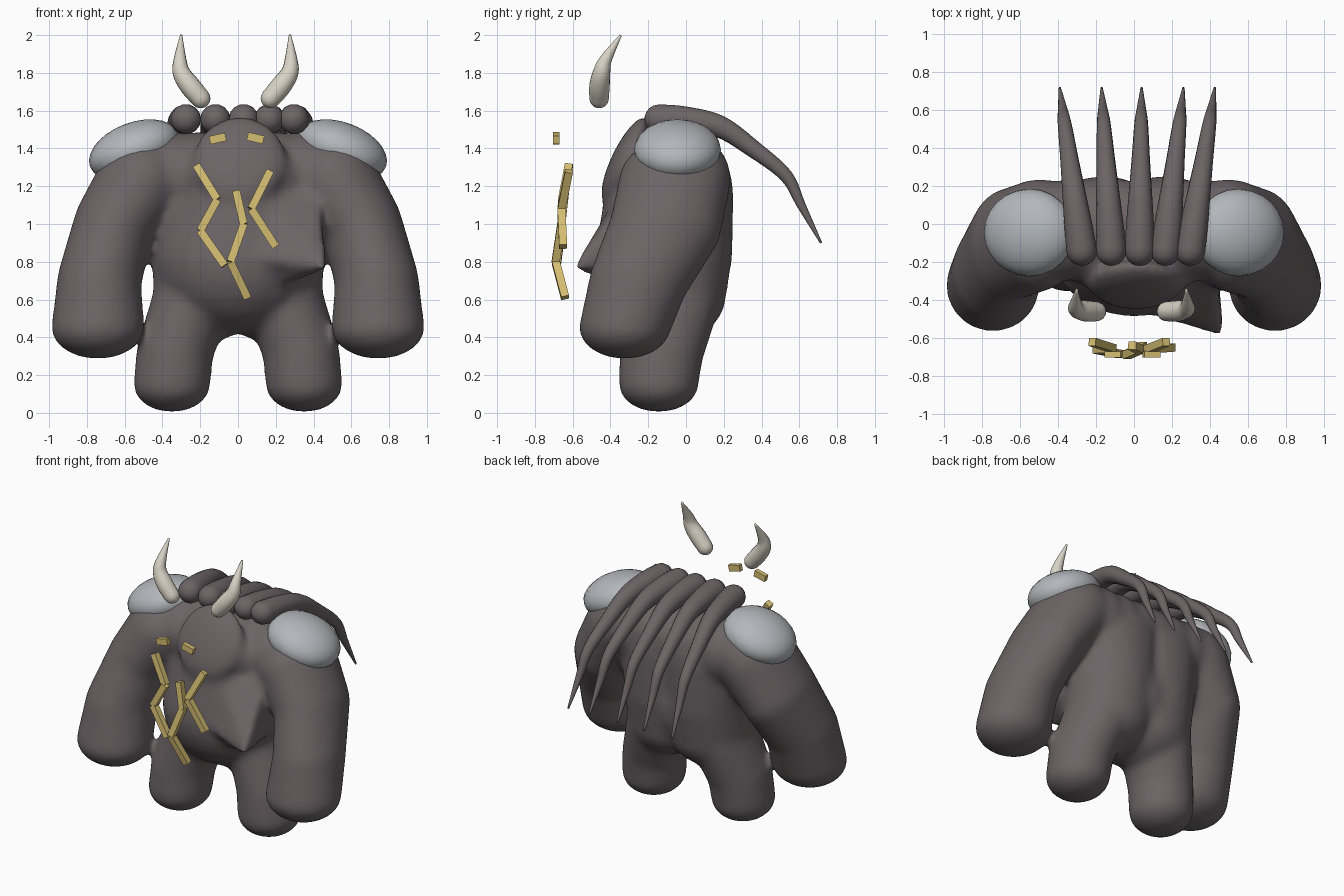
import bpy, bmesh, math
from mathutils import Vector, Matrix, Euler

cube = bpy.data.objects.get("Cube")
if cube:
    bpy.data.objects.remove(cube, do_unlink=True)


def material(name, rgb, rough=0.7):
    m = bpy.data.materials.new(name)
    m.use_nodes = True
    m.diffuse_color = (*rgb, 1)
    bsdf = next(n for n in m.node_tree.nodes if n.type == 'BSDF_PRINCIPLED')
    bsdf.inputs["Base Color"].default_value = (*rgb, 1)
    bsdf.inputs["Roughness"].default_value = rough
    return m


HIDE = material("dark_hide", (0.15, 0.128, 0.133))
STONE = material("pale_stone", (0.45, 0.47, 0.495))
BONE = material("bone", (0.69, 0.65, 0.56))
GOLD = material("gold", (0.66, 0.51, 0.17))


def finish(bm, name, mat, smooth=True):
    bmesh.ops.recalc_face_normals(bm, faces=bm.faces[:])
    for f in bm.faces:
        f.smooth = smooth
    me = bpy.data.meshes.new(name)
    bm.to_mesh(me)
    bm.free()
    me.materials.append(mat)
    ob = bpy.data.objects.new(name, me)
    bpy.context.collection.objects.link(ob)
    return ob


def ellipsoid(bm, centre, radii, rot=(0, 0, 0), u=20, v=12):
    mat = Matrix.LocRotScale(Vector(centre), Euler(rot), Vector(radii))
    bmesh.ops.create_uvsphere(bm, u_segments=u, v_segments=v, radius=1, matrix=mat)


def limb(bm, stations, side=1, steps=7):
    """Chain of overlapping ellipsoids; station = x, y, z, rx, ry, rz."""
    for a, b in zip(stations, stations[1:]):
        for i in range(steps + 1):
            t = i / steps
            p = [p0 + (p1 - p0) * t for p0, p1 in zip(a, b)]
            ellipsoid(bm, (p[0] * side, p[1], p[2]), p[3:])


def spline(pts, steps=5):
    """Catmull-Rom through (x, y, z, radius) points."""
    p = [Vector(q) for q in pts]
    p = [p[0]] + p + [p[-1]]
    out = []
    for a, b, c, d in zip(p, p[1:], p[2:], p[3:]):
        for i in range(steps):
            t = i / steps
            out.append(0.5 * (2 * b + (c - a) * t + (2 * a - 5 * b + 4 * c - d) * t ** 2
                              + (3 * b - a - 3 * c + d) * t ** 3))
    return out + [p[-1]]


def tapered_tube(name, pts, mat, sides=14):
    path = spline(pts)
    pos = [q.to_3d() for q in path]
    # Rounded butt: extra rings swelling out at the root
    root, r0 = pos[0], path[0][3]
    back = (pos[0] - pos[1]).normalized()
    cap = [(root + back * r0 * math.sin(a), r0 * math.cos(a)) for a in (1.45, 1.1, 0.75, 0.4)]
    rings = cap + [(p, max(q[3], 0.003)) for p, q in zip(pos, path)]
    bm = bmesh.new()
    loops = []
    for i, (c, r) in enumerate(rings):
        tan = (rings[min(i + 1, len(rings) - 1)][0] - rings[max(i - 1, 0)][0]).normalized()
        u = (Vector((1, 0, 0)) - tan * tan.x).normalized()
        w = tan.cross(u)
        loops.append([bm.verts.new(c + r * (u * math.cos(k * math.tau / sides)
                                            + w * math.sin(k * math.tau / sides)))
                      for k in range(sides)])
    for a, b in zip(loops, loops[1:]):
        for k in range(sides):
            j = (k + 1) % sides
            bm.faces.new((a[k], a[j], b[j], b[k]))
    bm.faces.new(loops[0])
    bm.faces.new(loops[-1])
    return finish(bm, name, mat)


def bar(name, a, b, width, depth):
    a, b = Vector(a), Vector(b)
    d = (b - a).normalized()
    depth_axis = (Vector((0, 1, 0)) - d * d.y).normalized()
    rot = Matrix((d.cross(depth_axis), depth_axis, d)).transposed()
    bm = bmesh.new()
    mat = Matrix.LocRotScale((a + b) / 2, rot, Vector((width, depth, (b - a).length)))
    bmesh.ops.create_cube(bm, size=1, matrix=mat)
    return finish(bm, name, GOLD, smooth=False)


# Body: torso, chest, neck, shoulders, arms, legs and head fused into one skin
bm = bmesh.new()
limb(bm, [(0, -0.13, 0.80, 0.44, 0.36, 0.38), (0.01, -0.20, 1.15, 0.29, 0.23, 0.22)])
limb(bm, [(-0.48, -0.03, 1.25, 0.2, 0.27, 0.24), (0.48, -0.03, 1.25, 0.2, 0.27, 0.24)])
ellipsoid(bm, (0.01, -0.25, 1.24), (0.33, 0.14, 0.2))
ellipsoid(bm, (0.01, -0.32, 1.34), (0.25, 0.075, 0.255), (math.radians(-26), 0, 0))
for side in (1, -1):
    # Broad flat back running down into the hips
    limb(bm, [(0.16, -0.03, 1.15, 0.33, 0.285, 0.33),
              (0.16, -0.06, 0.85, 0.30, 0.31, 0.30),
              (0.16, -0.07, 0.62, 0.29, 0.285, 0.24)], side)
    limb(bm, [(0.51, -0.06, 1.22, 0.24, 0.30, 0.24),
              (0.66, -0.11, 0.98, 0.215, 0.30, 0.24),
              (0.735, -0.25, 0.70, 0.225, 0.265, 0.22),
              (0.742, -0.325, 0.45, 0.25, 0.245, 0.165)], side)
    limb(bm, [(0.25, -0.08, 0.58, 0.21, 0.26, 0.2),
              (0.335, -0.13, 0.32, 0.205, 0.225, 0.2),
              (0.35, -0.145, 0.15, 0.207, 0.215, 0.147)], side)
# Hide pulled out to a point on the left of the chest
fold = [bm.verts.new(co) for co in (
    (0.475, -0.60, 0.765), (0.05, -0.47, 0.82), (0.15, -0.40, 1.10), (0.43, -0.27, 1.22),
    (0.44, -0.20, 0.78), (0.20, -0.38, 0.66), (0.42, -0.20, 1.1))]
bmesh.ops.convex_hull(bm, input=fold)
body = finish(bm, "body", HIDE)
remesh = body.modifiers.new("fuse", 'REMESH')
remesh.mode = 'VOXEL'
remesh.voxel_size = 0.02
remesh.use_smooth_shade = True
soften = body.modifiers.new("soften", 'SMOOTH')
soften.factor = 0.5
soften.iterations = 22

# Shoulder pads
for side, label in ((1, "left"), (-1, "right")):
    bm = bmesh.new()
    ellipsoid(bm, (0.55 * side, -0.045, 1.392), (0.25, 0.23, 0.145),
              (0, math.radians(21) * side, 0), 24, 14)
    finish(bm, label + "_shoulder_pad", STONE)

# Mane strands sweeping over the back
for i, (x0, x1) in enumerate(((-0.275, -0.39), (-0.12, -0.17), (0.03, 0.04),
                              (0.165, 0.26), (0.295, 0.425))):
    profile = ((-0.14, 1.555, 0.08), (0.0, 1.55, 0.073), (0.18, 1.515, 0.06),
               (0.36, 1.395, 0.047), (0.53, 1.255, 0.036), (0.61, 1.1, 0.024),
               (0.715, 0.90, 0.006))
    pts = [(x0 + (x1 - x0) * (y + 0.14) / 0.855, y, z, r) for y, z, r in profile]
    tapered_tube(f"mane_strand_{i + 1}", pts, HIDE)

# Horns
for side, label in ((1, "left"), (-1, "right")):
    pts = [(-0.013 + x * side, y, z, r) for x, y, z, r in
           ((0.185, -0.46, 1.665, 0.052), (0.24, -0.458, 1.73, 0.055),
            (0.286, -0.447, 1.80, 0.047), (0.294, -0.425, 1.87, 0.034),
            (0.288, -0.345, 2.0, 0.006))]
    tapered_tube(label + "_horn", pts, BONE)

# Floating eyes
bar("right_eye", (-0.15, -0.687, 1.443), (-0.065, -0.687, 1.462), 0.044, 0.032)
bar("left_eye", (0.05, -0.687, 1.465), (0.135, -0.687, 1.445), 0.044, 0.032)

# Floating zigzag markings in front of the chest
zigzags = {
    "right": ((-0.22, -0.62, 1.31), (-0.11, -0.655, 1.13), (-0.20, -0.66, 0.965),
              (-0.07, -0.685, 0.78)),
    "middle": ((-0.01, -0.64, 1.175), (0.03, -0.66, 1.0), (-0.04, -0.69, 0.80),
               (0.05, -0.64, 0.61)),
    "left": ((0.17, -0.62, 1.28), (0.07, -0.66, 1.08), (0.20, -0.65, 0.88)),
}
for label, pts in zigzags.items():
    for i, (a, b) in enumerate(zip(pts, pts[1:])):
        bar(f"{label}_marking_{i + 1}", a, b, 0.042, 0.042)
